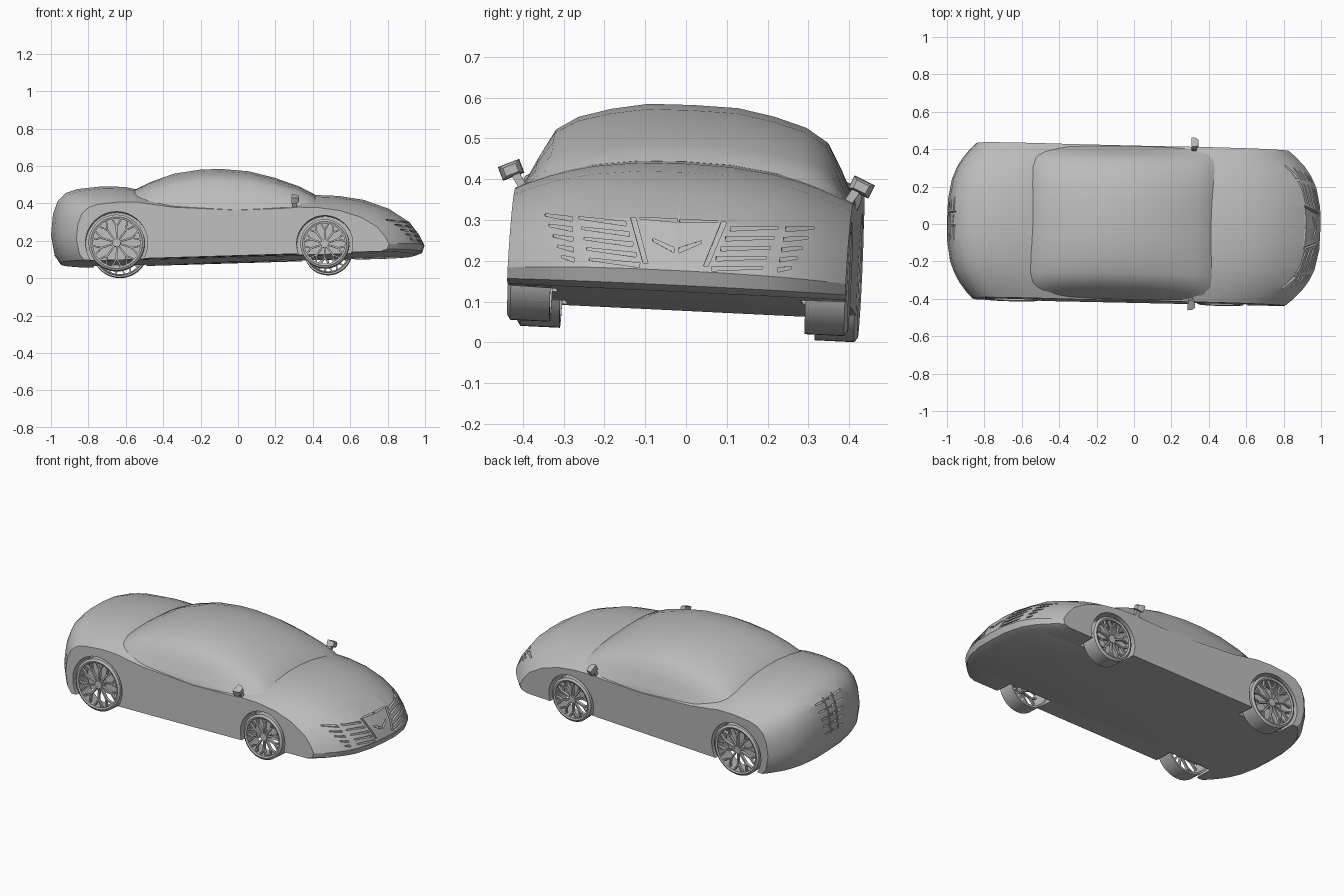
import bpy, bmesh
from math import sin, cos, pi, radians
from mathutils import Matrix, Vector
from mathutils.bvhtree import BVHTree

if "Cube" in bpy.data.objects:
    bpy.data.objects.remove(bpy.data.objects["Cube"])

grey = bpy.data.materials.new("plain grey")
grey.use_nodes = True
grey.diffuse_color = (0.5, 0.5, 0.5, 1)
grey.node_tree.nodes["Principled BSDF"].inputs["Base Color"].default_value = (0.5, 0.5, 0.5, 1)

HALF = 0.415  # half width of the body
# The whole car leans and turns a little
POSE = (Matrix.Translation((0, 0, 0.25)) @ Matrix.Rotation(radians(-1.3), 4, "Z")
        @ Matrix.Rotation(radians(-2.8), 4, "X") @ Matrix.Translation((0, 0, -0.25)))


def make_object(name, bm):
    bmesh.ops.recalc_face_normals(bm, faces=bm.faces[:])
    mesh = bpy.data.meshes.new(name)
    bm.to_mesh(mesh)
    bm.free()
    mesh.materials.append(grey)
    obj = bpy.data.objects.new(name, mesh)
    bpy.context.collection.objects.link(obj)
    return obj


def activate(obj):
    bpy.ops.object.select_all(action="DESELECT")
    obj.select_set(True)
    bpy.context.view_layer.objects.active = obj


def finish(obj, angle=30):
    activate(obj)
    bpy.ops.object.shade_smooth_by_angle(angle=radians(angle))
    obj.matrix_world = POSE


def loft(bm, rings, closed=False):
    """Join closed rings of points; cap the ends unless the loft is closed."""
    rows = [[bm.verts.new(p) for p in ring] for ring in rings]
    pairs = list(zip(rows, rows[1:])) + ([(rows[-1], rows[0])] if closed else [])
    for a, b in pairs:
        for i in range(len(a)):
            j = (i + 1) % len(a)
            bm.faces.new((a[i], a[j], b[j], b[i]))
    if not closed:
        bm.faces.new(rows[0])
        bm.faces.new(rows[-1])


def mirrored(values):
    return [-v for v in reversed(values)] + [0] + values


# Body: one side profile, shortened and lowered towards the flat sides
def floor_z(x):
    return 0.1 + 0.025 * x


body_profile = [(-0.95, 0.076), (-0.98, 0.12), (-1, 0.23), (-0.99, 0.34), (-0.965, 0.41),
                (-0.92, 0.455), (-0.86, 0.475), (-0.725, 0.49), (-0.607, 0.487),
                (-0.55, 0.475), (-0.4, 0.45), (0, 0.425), (0.3, 0.435), (0.41, 0.443),
                (0.54, 0.438), (0.676, 0.417), (0.81, 0.369), (0.917, 0.3), (0.97, 0.23),
                (0.997, 0.176), (0.985, 0.14), (0.944, 0.124)]


def body_slice(u):
    ring = []
    for x, z in body_profile:
        shrink = 1 - (0.18 if x > 0 else 0.145) * abs(u) ** 3
        crown = 1 - 0.25 * abs(u) ** 2.5
        ring.append((x * shrink, u * HALF, floor_z(x) + (z - floor_z(x)) * crown))
    return ring


bm = bmesh.new()
loft(bm, [body_slice(u) for u in mirrored([0.27, 0.53, 0.68, 0.8, 0.92, 1])])
bmesh.ops.recalc_face_normals(bm, faces=bm.faces[:])
skin = BVHTree.FromBMesh(bm)
body = make_object("body", bm)

# Cutters: wheel wells and the vent slots at both ends
wheels = [("rear", -0.64, 0.17, 0.15, 0.166), ("front", 0.473, 0.165, 0.13, 0.15)]
cut = bmesh.new()
for _, x, z, _, arch in wheels:
    for side in (-1, 1):
        circle = [(x + arch * cos(a * pi / 24), z + arch * sin(a * pi / 24)) for a in range(48)]
        loft(cut, [[(px, side * y, pz) for px, pz in circle] for y in (0.3, 0.5)])


def slot(end, corners):
    """Cut a shallow slot that follows the nose (end 1) or tail (end -1)."""
    outer, inner = [], []
    for y, z in corners:
        hit = skin.ray_cast(Vector((2 * end, y, z)), Vector((-end, 0, 0)))[0]
        if hit is None:
            return
        outer.append((hit.x + 0.02 * end, y, z))
        inner.append((hit.x - 0.02 * end, y, z))
    loft(cut, [outer, inner])


def slat(end, side, y0, y1, z0, z1, thick):
    slot(end, [(side * y0, z0 - thick), (side * y1, z1 - thick / 2),
               (side * y1, z1), (side * y0, z0)])


for side in (-1, 1):
    # Slanted bar beside the centre grille, then the slats and lamps
    slot(1, [(side * y, z) for y, z in ((0.105, 0.3), (0.118, 0.3), (0.08, 0.19), (0.068, 0.19))])
    for i in range(5):
        z = 0.29 - 0.025 * i
        slat(1, side, 0.128 - 0.01 * i, 0.245 - 0.008 * i, z, z + 0.006, 0.011)
        slat(1, side, 0.262 - 0.003 * i, 0.33 - 0.012 * i, z + 0.005, z + 0.009, 0.011)
    slat(1, side, 0.006, 0.06, 0.232, 0.252, 0.013)
    slat(1, side, 0.003, 0.095, 0.302, 0.302, 0.008)
    # Tail grid
    slot(-1, [(side * y, z) for y, z in ((0.034, 0.42), (0.04, 0.42), (0.034, 0.21), (0.028, 0.21))])
    for i in range(5):
        z = 0.41 - 0.045 * i
        slat(-1, side, 0.002, 0.024, z, z, 0.012)
        slat(-1, side, 0.046, 0.115 - 0.008 * i, z, z, 0.012)

cutter = make_object("cutter", cut)
cutter.hide_render = True
boolean = body.modifiers.new("openings", "BOOLEAN")
boolean.operation = "DIFFERENCE"
boolean.solver = "EXACT"
boolean.object = cutter
activate(body)
bpy.ops.object.modifier_apply(modifier=boolean.name)
bpy.data.objects.remove(cutter)
finish(body)

# Cabin: an arched profile flattened towards the sides
cabin_profile = [(-0.64, 0.345), (-0.55, 0.468), (-0.473, 0.508), (-0.34, 0.556), (-0.2, 0.578),
                 (-0.09, 0.582), (0.06, 0.569), (0.195, 0.535), (0.33, 0.487), (0.41, 0.445),
                 (0.5, 0.345)]
BASE = 0.345
cabin_slices = [(0, 1, 1), (0.11, 0.99, 1), (0.2, 0.92, 1), (0.28, 0.82, 0.99), (0.333, 0.68, 0.96),
                (0.37, 0.4, 0.92), (0.4, 0.13, 0.85), (0.412, 0.01, 0.8)]
bm = bmesh.new()
order = [(-y, s, l) for y, s, l in reversed(cabin_slices[1:])] + cabin_slices
loft(bm, [[(x * l, y, BASE + (z - BASE) * s) for x, z in cabin_profile] for y, s, l in order])
finish(make_object("cabin", bm), 35)


# Wheels: open barrel, hub and forked spokes
def bar(bm, p, q, w0, w1, y0, y1):
    """Flat spoke from p to q in the wheel plane."""
    p, q = Vector(p), Vector(q)
    n = (q - p).orthogonal().normalized()
    ends = [(p + n * w0, p - n * w0), (q + n * w1, q - n * w1)]
    loft(bm, [[(a.x, y0, a.y), (b.x, y0, b.y), (b.x, y1, b.y), (a.x, y1, a.y)] for a, b in ends])


def polar(r, a):
    return (r * cos(a), r * sin(a))


def wheel(name, x, z, r, side):
    bm = bmesh.new()
    section = [(r - 0.012, 0), (r, 0.008), (r, 0.105), (r - 0.01, 0.105),
               (r - 0.018, 0.04), (r - 0.022, 0.004)]
    steps = 48
    loft(bm, [[(s * cos(a), y, s * sin(a)) for s, y in section]
              for a in (2 * pi * i / steps for i in range(steps))], closed=True)
    loft(bm, [[(0.022 * cos(a * pi / 8), y, 0.022 * sin(a * pi / 8)) for a in range(16)]
              for y in (0.012, 0.06)])
    for i in range(10):
        a = 2 * pi * (i + 0.5) / 10
        bar(bm, polar(0.015, a), polar(r * 0.6, a), 0.004, 0.005, 0.014, 0.03)
        for turn in (-0.2, 0.2):
            bar(bm, polar(r * 0.57, a), polar(r - 0.016, a + turn), 0.004, 0.004, 0.012, 0.028)
    for v in bm.verts:
        v.co = (x + v.co.x, side * (0.418 - v.co.y), z + v.co.z)
    finish(make_object(name, bm))


# Mirrors: tilted tapered head on a short stem
def mirror(name, side):
    bm = bmesh.new()
    tilt = Matrix.Translation((0.315, 0.43, 0.402)) @ Matrix.Rotation(radians(-24), 4, "X")
    head = [(-0.028, -0.018), (0.028, -0.018), (0.028, 0.018), (-0.028, 0.018)]
    loft(bm, [[tilt @ Vector((x, y * s, z * s)) for y, z in head]
              for x, s in ((-0.018, 1), (0.005, 0.95), (0.02, 0.6))])
    loft(bm, [[(0.3, y - 0.012, z), (0.325, y - 0.012, z), (0.325, y + 0.012, z), (0.3, y + 0.012, z)]
              for y, z in ((0.385, 0.34), (0.42, 0.395))])
    for v in bm.verts:
        v.co.y *= side
    finish(make_object(name, bm))


for label, side in (("left", 1), ("right", -1)):
    for end, x, z, r, _ in wheels:
        wheel(f"{end}_{label}_wheel", x, z, r, side)
    mirror(f"{label}_mirror", side)
